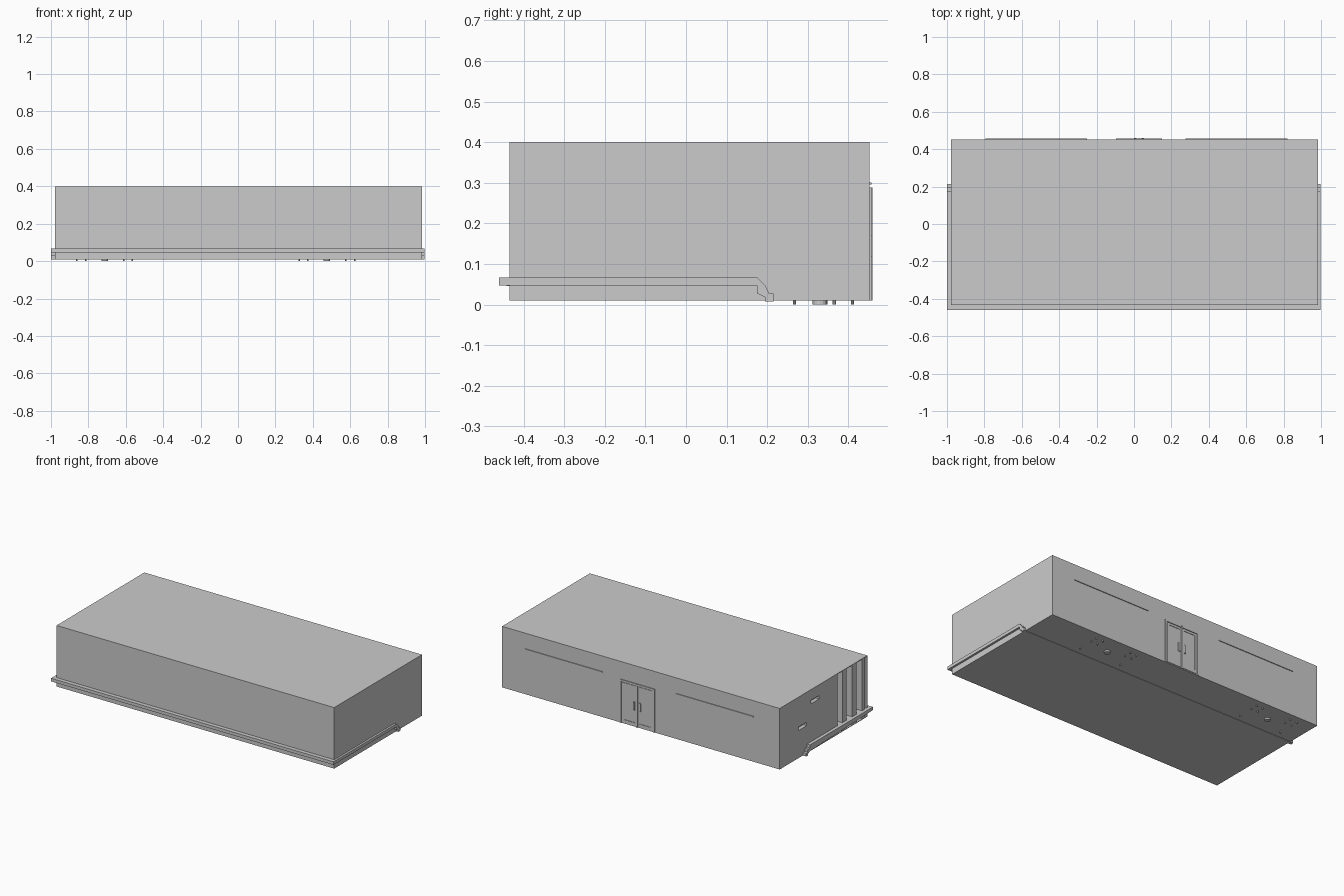
import bpy, bmesh
from mathutils import Matrix, Vector

cube = bpy.data.objects.get("Cube")
if cube:
    bpy.data.objects.remove(cube, do_unlink=True)

grey = bpy.data.materials.new("plain_grey")
grey.use_nodes = True
colour = (0.6, 0.6, 0.6, 1)
grey.diffuse_color = colour
grey.node_tree.nodes["Principled BSDF"].inputs["Base Color"].default_value = colour


def finish(name, bm):
    bmesh.ops.recalc_face_normals(bm, faces=bm.faces)
    mesh = bpy.data.meshes.new(name)
    bm.to_mesh(mesh)
    bm.free()
    mesh.materials.append(grey)
    obj = bpy.data.objects.new(name, mesh)
    bpy.context.collection.objects.link(obj)
    return obj


def boxes(name, spans):
    """One object from boxes given as (x0, x1, y0, y1, z0, z1)."""
    bm = bmesh.new()
    for x0, x1, y0, y1, z0, z1 in spans:
        size = Matrix.Diagonal((x1 - x0, y1 - y0, z1 - z0, 1))
        mid = Vector((x0 + x1, y0 + y1, z0 + z1)) / 2
        bmesh.ops.create_cube(bm, size=1, matrix=Matrix.Translation(mid) @ size)
    return finish(name, bm)


LEFT, RIGHT, FRONT, BACK, BASE, TOP = 0.984, -0.979, -0.434, 0.452, 0.01, 0.4

# Main building block, with tall slots and two slits cut in one end wall
building = boxes("building", [(RIGHT, LEFT, FRONT, BACK, BASE, TOP)])
outside = RIGHT - 0.05
slots = [(-0.18, -0.13), (-0.28, -0.225), (-0.38, -0.325), (-0.428, -0.41)]
cuts = [(outside, RIGHT + 0.045, a, b, BASE + 0.004, TOP - 0.004) for a, b in slots]
for y, z in ((0.22, 0.197), (0.095, 0.32)):
    cuts.append((outside, RIGHT + 0.025, y - 0.04, y + 0.04, z - 0.011, z + 0.011))
cutter = boxes("wall_cutter", cuts)
cutter.hide_render = True
cut = building.modifiers.new("wall_openings", "BOOLEAN")
cut.object = cutter
cut.solver = "EXACT"
bpy.context.view_layer.objects.active = building
bpy.ops.object.modifier_apply(modifier=cut.name)
bpy.data.objects.remove(cutter, do_unlink=True)

# Stepped ledge wrapping the front and both ends
profile = [(-0.46, 0.067), (0.175, 0.067), (0.175, 0.028), (0.215, 0.028),
           (0.215, 0.008), (0.195, 0.008), (0.195, 0.047), (-0.46, 0.047)]
bm = bmesh.new()
face = bm.faces.new([bm.verts.new((-1, y, z)) for y, z in profile])
side = bmesh.ops.extrude_face_region(bm, geom=[face])["geom"]
bmesh.ops.translate(bm, vec=(1.997, 0, 0),
                    verts=[v for v in side if isinstance(v, bmesh.types.BMVert)])
finish("stepped_ledge", bm)

# Thin trim strips on the back wall
for name, x0, x1 in (("trim_left", 0.275, 0.82), ("trim_right", -0.795, -0.25)):
    boxes(name, [(x0, x1, BACK - 0.01, BACK + 0.005, 0.296, 0.301)])

# Double door: frame, leaf borders, centre bar and handles
d0, d1, mid, head = -0.096, 0.15, 0.027, 0.288
boxes("door_frame", [
    (d0, d0 + 0.01, BACK - 0.01, BACK + 0.005, BASE, head),
    (d1 - 0.01, d1, BACK - 0.01, BACK + 0.005, BASE, head),
    (d0, d1, BACK - 0.01, BACK + 0.005, head - 0.01, head)])
for name, x0, x1 in (("door_leaf_right", d0 + 0.016, mid - 0.006),
                     ("door_leaf_left", mid + 0.006, d1 - 0.016)):
    y0, y1, low, high, w = BACK - 0.01, BACK + 0.003, BASE + 0.006, head - 0.016, 0.01
    boxes(name, [(x0, x0 + w, y0, y1, low, high), (x1 - w, x1, y0, y1, low, high),
                 (x0 + w, x1 - w, y0, y1, low, low + 2 * w),
                 (x0 + w, x1 - w, y0, y1, high - w, high)])
boxes("door_centre_bar", [(mid - 0.004, mid + 0.004, BACK - 0.01, BACK + 0.007, BASE, head)])
boxes("door_handles", [(mid + s * 0.02 - 0.006, mid + s * 0.02 + 0.006,
                        BACK - 0.01, BACK + 0.007, 0.117, 0.17) for s in (-1, 1)])


# Furniture feet showing below the floor: a table base with chairs on both sides
def feet(name, spots, radius, sides):
    bm = bmesh.new()
    for x, y in spots:
        bmesh.ops.create_cone(bm, cap_ends=True, segments=sides, radius1=radius,
                              radius2=radius, depth=0.016,
                              matrix=Matrix.Translation((x, y, 0.008)))
    finish(name, bm)


for side, x in (("left", 0.475), ("right", -0.713)):
    legs = [(x + sx * 0.125 + dx, y) for sx in (-1, 1) for dx in (-0.023, 0.023)
            for y in (0.267, 0.365, 0.41) if (y != 0.267) or dx * sx > 0]
    feet("chair_feet_" + side, legs, 0.004, 8)
    feet("table_base_" + side, [(x, 0.33)], 0.018, 16)
